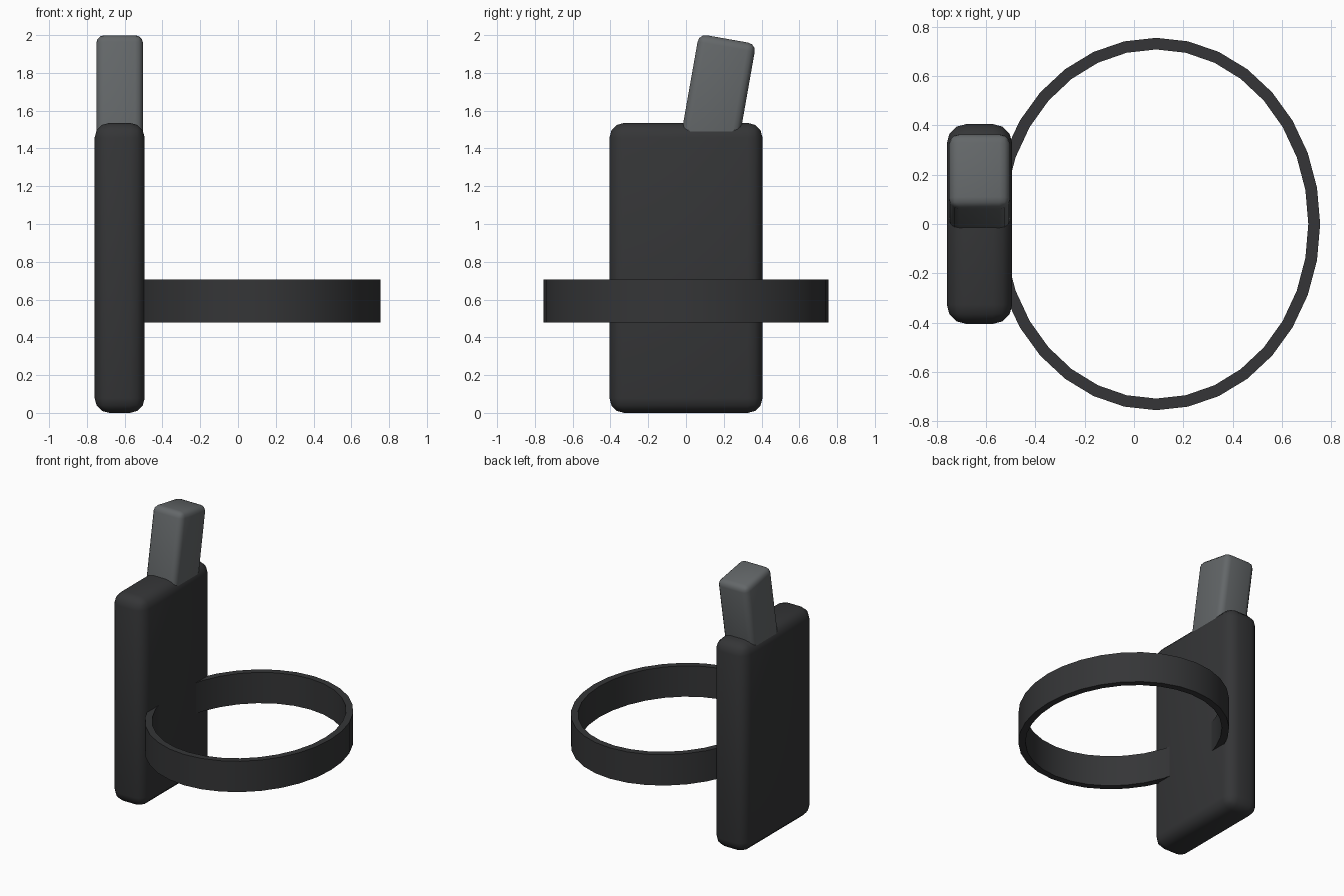
import bpy, bmesh, math

if "Cube" in bpy.data.objects:
    bpy.data.objects.remove(bpy.data.objects["Cube"])


def material(name, value):
    m = bpy.data.materials.new(name)
    m.diffuse_color = value
    m.use_nodes = True
    m.node_tree.nodes["Principled BSDF"].inputs["Base Color"].default_value = m.diffuse_color
    return m


DARK = material("dark_plastic", (0.035, 0.036, 0.038, 1))
GREY = material("grey_plastic", (0.125, 0.135, 0.14, 1))


def finish(obj, mat):
    obj.data.materials.append(mat)
    bpy.context.view_layer.objects.active = obj
    obj.select_set(True)
    bpy.ops.object.shade_smooth_by_angle(angle=math.radians(35))
    obj.select_set(False)


def rounded_box(name, size, loc, radius, mat, tilt=0):
    bpy.ops.mesh.primitive_cube_add(size=1, location=loc)
    obj = bpy.context.object
    obj.name = name
    obj.scale = size
    bpy.ops.object.transform_apply(location=False, rotation=False, scale=True)
    obj.rotation_euler.x = tilt
    bev = obj.modifiers.new("round_edges", 'BEVEL')
    bev.width = radius
    bev.segments = 3
    bpy.ops.object.modifier_apply(modifier=bev.name)
    finish(obj, mat)


# Main slab and the tilted block sunk into its top
rounded_box("body", (0.265, 0.81, 1.535), (-0.6265, 0, 0.7675), 0.078, DARK)
rounded_box("antenna", (0.247, 0.307, 0.70), (-0.6265, 0.159, 1.635), 0.042,
            GREY, math.radians(-10))

# Oval strap: rectangular section swept round an ellipse
bm = bmesh.new()
SEGMENTS = 32
section = [(0.665, 0.755, 0.478), (0.665, 0.755, 0.705),
           (0.617, 0.708, 0.705), (0.617, 0.708, 0.478)]
rings = []
for i in range(SEGMENTS):
    a = 2 * math.pi * i / SEGMENTS
    rings.append([bm.verts.new((0.09 + rx * math.cos(a), ry * math.sin(a), z))
                  for rx, ry, z in section])
for i in range(SEGMENTS):
    p, q = rings[i], rings[(i + 1) % SEGMENTS]
    for j in range(4):
        k = (j + 1) % 4
        bm.faces.new((p[j], q[j], q[k], p[k]))
bmesh.ops.recalc_face_normals(bm, faces=bm.faces)
mesh = bpy.data.meshes.new("strap")
bm.to_mesh(mesh)
bm.free()
strap = bpy.data.objects.new("strap", mesh)
bpy.context.collection.objects.link(strap)
finish(strap, DARK)
